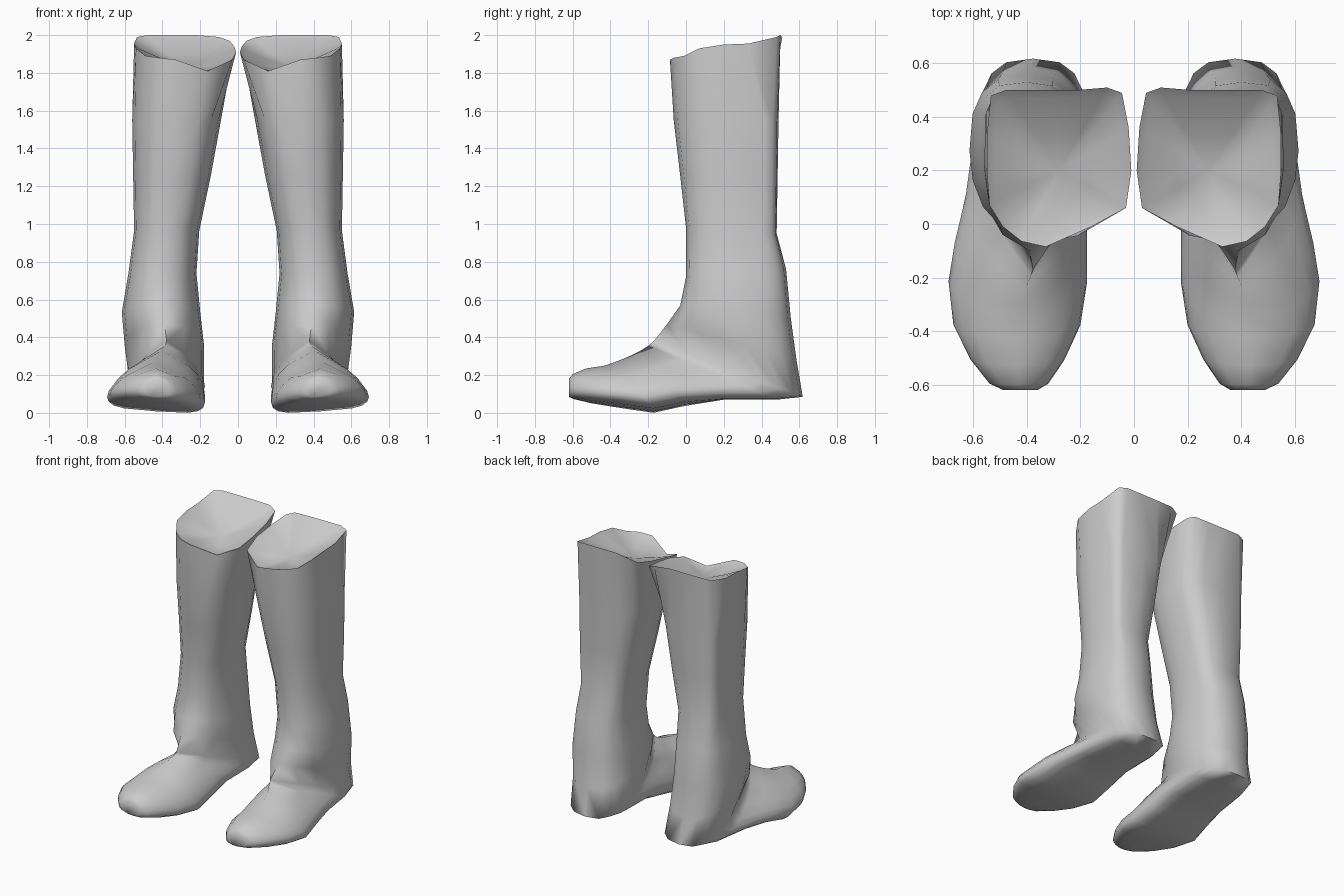
import bpy, bmesh
from math import pi, sin, cos
from mathutils import Vector

if "Cube" in bpy.data.objects:
    bpy.data.objects.remove(bpy.data.objects["Cube"])

SEG = 16

# uneven top rim of the shaft, from front round the outer side to the back and inner side
RIM = [(.33, -.085, 1.87), (.42, -.065, 1.88), (.49, -.01, 1.89), (.54, .07, 1.93),
       (.55, .20, 1.95), (.55, .33, 1.955), (.535, .48, 1.99), (.48, .50, 2.0),
       (.36, .50, 2.0), (.22, .50, 2.0), (.10, .51, 1.99), (.045, .49, 1.97),
       (.02, .36, 1.94), (.01, .20, 1.91), (.03, .06, 1.87), (.16, -.01, 1.81)]

# sections: front y, z, back y, z, inner x, outer x, squareness,
# bias to the sole, squareness of the outer back corner
SECTIONS = [
    (-.065, 1.55, .49, 1.55, .09, .56, 2.7, 1, 6),
    (-.03, 1.25, .485, 1.25, .145, .555, 2.6, 1, 6),
    (0, .98, .48, .95, .205, .55, 2.5, 1, 5),
    (0, .72, .53, .76, .22, .58, 2.5, 1, 3.4),
    (-.03, .57, .555, .50, .20, .615, 2.5, .95, 2.7),
    (-.10, .47, .585, .28, .18, .60, 2.6, .75, 2),
    (-.17, .38, .618, .085, .18, .575, 2.8, .45, 2),
    (-.20, .355, .48, .07, .175, .60, 3.2, .4, 2),
    (-.24, .33, .20, .07, .18, .63, 4, .38, 2),
    (-.30, .30, 0, .045, .175, .67, 4.3, .38, 2),
    (-.36, .275, -.17, .008, .175, .693, 4.5, .38, 2),
    (-.43, .25, -.36, .035, .20, .675, 4.5, .4, 2),
    (-.53, .235, -.50, .055, .26, .61, 4.2, .45, 2),
    (-.60, .205, -.595, .075, .32, .54, 3.5, .5, 2),
    (-.62, .18, -.62, .085, .36, .49, 3, .7, 2),
]


def power(v, e):
    return abs(v) ** e * (1 if v >= 0 else -1)


def section(yf, zf, yb, zb, x0, x1, n, k, corner):
    pts = []
    for i in range(SEG):
        a = 2 * pi * i / SEG
        c, s = cos(a), power(sin(a), 2 / n)
        if corner > 2 and c < 0:
            m = corner if i < SEG / 2 else min(corner, 3)
            c, s = power(c, 2 / m), power(sin(a), 2 / max(m, n))
        t = ((1 - c) / 2) ** k
        x = (x0 + x1) / 2 + s * (x1 - x0) / 2
        tilt = .07 * (x - .43) * t if yb < .1 else 0
        pts.append(Vector((x, yf + (yb - yf) * t, zf + (zb - zf) * t + tilt)))
    return pts


def boot(name, side):
    rim = [Vector(p) for p in RIM]
    mid = Vector((.28, .20, 1.83))
    # sunken top surface inside the rim
    inner = [mid.lerp(p, .9) - Vector((0, 0, .01)) for p in rim]
    floor = [mid.lerp(p, .45) - Vector((0, 0, .01)) for p in rim]
    rings = [floor, inner, rim] + [section(*s) for s in SECTIONS]
    bm = bmesh.new()
    vs = [[bm.verts.new((p.x * side, p.y, p.z)) for p in r] for r in rings]
    for a, b in zip(vs, vs[1:]):
        for i in range(SEG):
            j = (i + 1) % SEG
            bm.faces.new((a[i], a[j], b[j], b[i]))
    # close the shaft floor and the toe tip
    centre = bm.verts.new((mid.x * side, mid.y, mid.z))
    for i in range(SEG):
        bm.faces.new((centre, vs[0][i], vs[0][(i + 1) % SEG]))
    bm.faces.new(vs[-1])
    bmesh.ops.recalc_face_normals(bm, faces=bm.faces)
    me = bpy.data.meshes.new(name)
    bm.to_mesh(me)
    bm.free()
    ob = bpy.data.objects.new(name, me)
    bpy.context.collection.objects.link(ob)
    bpy.ops.object.select_all(action='DESELECT')
    ob.select_set(True)
    bpy.context.view_layer.objects.active = ob
    bpy.ops.object.shade_smooth_by_angle(angle=1.5)


boot("boot_right", 1)
boot("boot_left", -1)
